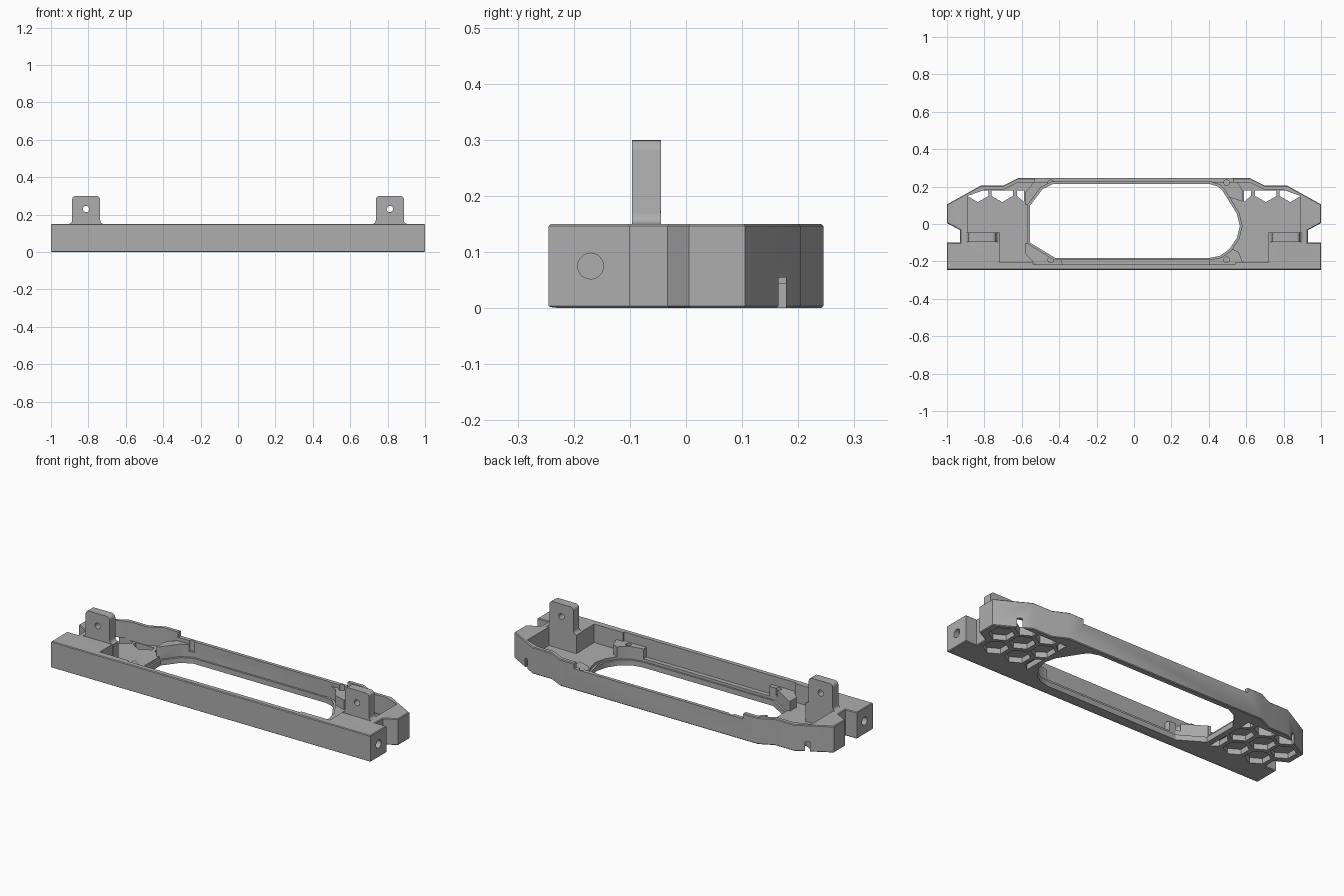
import bpy, bmesh, math
from mathutils import Matrix

cube = bpy.data.objects.get("Cube")
if cube:
    bpy.data.objects.remove(cube)

grey = bpy.data.materials.new("mid grey plastic")
grey.use_nodes = True
grey.diffuse_color = (0.42, 0.42, 0.42, 1)
grey.node_tree.nodes["Principled BSDF"].inputs["Base Color"].default_value = grey.diffuse_color


def prisms(name, outlines, z0, z1):
    """One object made of upright prisms, one per outline."""
    bm = bmesh.new()
    for pts in outlines:
        face = bm.faces.new([bm.verts.new((x, y, z0)) for x, y in pts])
        new = bmesh.ops.extrude_face_region(bm, geom=[face])["geom"]
        bmesh.ops.translate(bm, vec=(0, 0, z1 - z0),
                            verts=[g for g in new if isinstance(g, bmesh.types.BMVert)])
    return finish(name, bm)


def finish(name, bm):
    bmesh.ops.recalc_face_normals(bm, faces=bm.faces)
    mesh = bpy.data.meshes.new(name)
    bm.to_mesh(mesh)
    bm.free()
    mesh.materials.append(grey)
    ob = bpy.data.objects.new(name, mesh)
    bpy.context.collection.objects.link(ob)
    return ob


def rods(name, centres, radius, depth, axis="Z"):
    bm = bmesh.new()
    turn = {"X": Matrix.Rotation(math.pi / 2, 4, "Y"),
            "Y": Matrix.Rotation(math.pi / 2, 4, "X"), "Z": Matrix()}[axis]
    for c in centres:
        bmesh.ops.create_cone(bm, cap_ends=True, segments=24, radius1=radius, radius2=radius,
                              depth=depth, matrix=Matrix.Translation(c) @ turn)
    return finish(name, bm)


def activate(ob):
    bpy.ops.object.select_all(action="DESELECT")
    ob.select_set(True)
    bpy.context.view_layer.objects.active = ob


def combine(ob, tool, operation="DIFFERENCE"):
    activate(ob)
    mod = ob.modifiers.new("combine", "BOOLEAN")
    mod.operation, mod.object, mod.solver = operation, tool, "EXACT"
    bpy.ops.object.modifier_apply(modifier=mod.name)
    bpy.data.objects.remove(tool)


def mirrored(half):
    """Close a right-hand half outline across x = 0."""
    return half + [(-x, y) for x, y in reversed(half)]


def flip(outlines):
    return [[(-x, y) for x, y in o] for o in outlines]


TOP, FLOOR = 0.15, 0.045

# Outer body with notched ends and a rounded lower front edge
frame = prisms("tray_frame", [mirrored([
    (1, -0.245), (1, -0.1), (0.93, -0.1), (0.93, -0.033), (1, 0.005), (1, 0.105),
    (0.82, 0.205), (0.70, 0.205), (0.62, 0.245)])], 0, TOP)
bm = bmesh.new()
bm.from_mesh(frame.data)
rim = [e for e in bm.edges if abs(e.verts[0].co.z - e.verts[1].co.z) < 0.01]
front = [e for e in rim if all(v.co.y < -0.24 and v.co.z < 0.01 for v in e.verts)]
bmesh.ops.bevel(bm, geom=[e for e in rim if e not in front], offset=0.004,
                segments=1, affect="EDGES")
front = [e for e in bm.edges if e.calc_length() > 1.5
         and all(v.co.y < -0.24 and v.co.z < 0.01 for v in e.verts)]
bmesh.ops.bevel(bm, geom=front, offset=0.03, segments=6, profile=0.5, affect="EDGES")
bm.to_mesh(frame.data)
bm.free()

# Sunken tray between the walls
combine(frame, prisms("tray_cut", [mirrored([
    (0.54, -0.217), (0.54, -0.207), (0.72, -0.207), (0.72, -0.045), (0.89, -0.045),
    (0.89, 0.15), (0.80, 0.182), (0.70, 0.182), (0.62, 0.222)])], FLOOR, 0.3))

# Lower middle part of the back wall
combine(frame, prisms("back_wall_cut", [
    [(-0.53, 0.19), (0.53, 0.19), (0.53, 0.3), (-0.53, 0.3)]], 0.12, 0.3))

# Raised corner supports around the opening
combine(frame, prisms("corner_supports", [
    [(-0.58, 0.1), (-0.58, 0.17), (-0.53, 0.23), (-0.4, 0.23), (-0.4, 0.18)],
    [(-0.58, -0.1), (-0.4, -0.15), (-0.38, -0.225), (-0.52, -0.225), (-0.58, -0.16)],
    [(0.4, 0.18), (0.4, 0.23), (0.55, 0.23), (0.58, 0.18), (0.58, 0.12)],
    [(0.4, -0.15), (0.5, -0.12), (0.56, -0.15), (0.58, -0.2), (0.58, -0.225), (0.4, -0.225)],
], 0.03, 0.1), "UNION")

# Large opening with a small step around it
opening = [(-0.555, -0.1), (-0.42, -0.182), (0.4, -0.182), (0.46, -0.17), (0.51, -0.135),
           (0.55, -0.075), (0.566, -0.01), (0.55, 0.055), (0.475, 0.175), (0.45, 0.2),
           (0.4, 0.215), (-0.43, 0.215), (-0.49, 0.185), (-0.555, 0.1)]
combine(frame, prisms("opening_cut", [opening], -0.1, 0.3))
combine(frame, prisms("step_cut", [[(x * 1.02, y * 1.05) for x, y in opening]], 0.03, 0.3))

# Screw holes in the corner supports
combine(frame, rods("screw_cut", [(x, y, 0.11) for x in (-0.445, 0.495)
                                  for y in (-0.192, 0.221)], 0.015, 0.1))


# Honeycomb under both ends: blind cells, and open ones along the back
def cell(cx, cy):
    ring = []
    for k in range(6):
        a = math.radians(30 + 60 * k)
        x, y = cx + 0.066 * math.cos(a), cy + 0.066 * math.sin(a)
        ring.append((min(max(x, -0.965), -0.587), min(y, 0.178)))
    return ring


blind = [cell(x, 0.065) for x in (-0.908, -0.775, -0.635)]
blind += [cell(x, -0.055) for x in (-0.845, -0.705, -0.568)]
through = [cell(x, 0.183) for x in (-0.835, -0.705, -0.568)]
for cells, height in ((blind, 0.03), (through, 0.055)):
    combine(frame, prisms("honeycomb_cut", cells + flip(cells), -0.05, height))

# Round bores in the end faces
combine(frame, rods("bore_cut", [(s, -0.17, 0.075) for s in (-1, 1)], 0.023, 0.4, "X"))

# Upright mounting tabs with rounded corners, flared feet and a hole
r = 0.02
profile = [(0.095, FLOOR - 0.01), (0.095, TOP)]
profile += [(0.075 + r * (1 - math.sin(a)), TOP + r * (1 - math.cos(a)))
            for a in (math.pi / 8 * k for k in range(1, 5))]
profile += [(0.075 - r + r * math.cos(a), 0.3 - r + r * math.sin(a))
            for a in (math.pi / 8 * k for k in range(5))]
for side, sx in (("right", -1), ("left", 1)):
    tab = prisms(side + "_mounting_tab", [mirrored(profile)], 0.045, 0.096)
    tab.data.transform(Matrix.Translation((sx * 0.812, 0, 0)) @ Matrix.Rotation(math.pi / 2, 4, "X"))
    combine(tab, rods("tab_hole_cut", [(sx * 0.812, -0.07, 0.23)], 0.017, 0.2, "Y"))
    combine(frame, tab, "UNION")

activate(frame)
bpy.ops.object.shade_smooth_by_angle(angle=math.radians(30))
